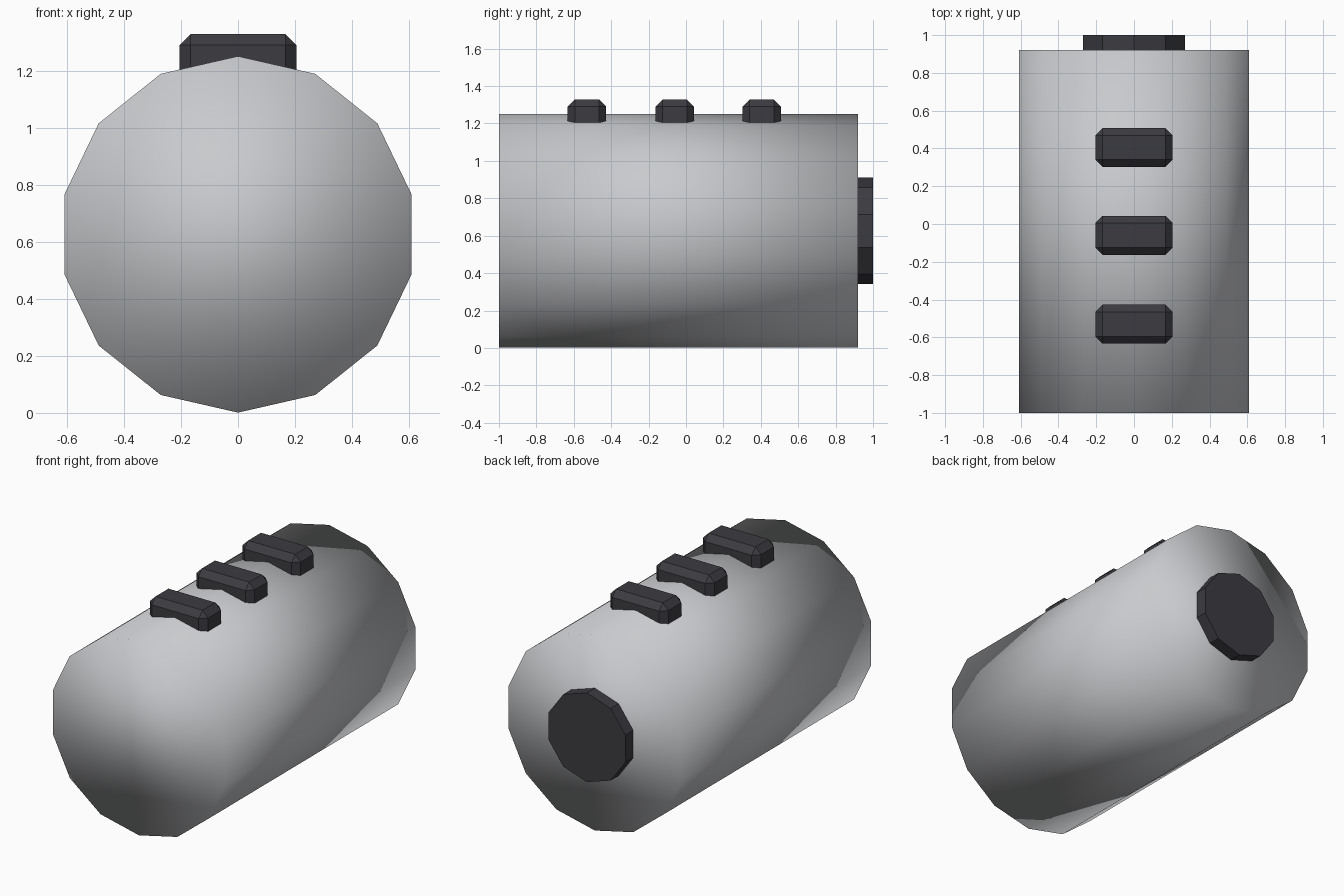
import bpy, bmesh, math
from mathutils import Matrix

if "Cube" in bpy.data.objects:
    bpy.data.objects.remove(bpy.data.objects["Cube"])


def material(name, rgb):
    m = bpy.data.materials.new(name)
    m.diffuse_color = (*rgb, 1)
    m.use_nodes = True
    m.node_tree.nodes["Principled BSDF"].inputs["Base Color"].default_value = m.diffuse_color
    return m


grey = material("light grey", (0.58, 0.59, 0.61))
dark = material("dark charcoal", (0.045, 0.044, 0.052))


def finish(bm, name, mat, smooth=False):
    bmesh.ops.recalc_face_normals(bm, faces=bm.faces)
    for f in bm.faces:
        f.smooth = smooth
    me = bpy.data.meshes.new(name)
    bm.to_mesh(me)
    bm.free()
    me.materials.append(mat)
    ob = bpy.data.objects.new(name, me)
    bpy.context.collection.objects.link(ob)


def drum(name, sides, radius, y0, y1, mat, smooth):
    """Prism along y with one corner pointing straight up."""
    bm = bmesh.new()
    ring = [bm.verts.new((radius * math.sin(a), y0, 0.626 + radius * math.cos(a)))
            for a in (2 * math.pi * i / sides for i in range(sides))]
    face = bm.faces.new(ring)
    out = bmesh.ops.extrude_face_region(bm, geom=[face], use_keep_orig=True)
    bmesh.ops.translate(bm, vec=(0, y1 - y0, 0),
                        verts=[g for g in out["geom"] if isinstance(g, bmesh.types.BMVert)])
    finish(bm, name, mat, smooth)


# Main barrel (softly shaded, ends included) and rear cap
drum("barrel", 14, 0.625, -1.0, 0.92, grey, True)
drum("rear_cap", 10, 0.285, 0.92, 1.0, dark, False)

# Three chamfered buttons along the top
for i, y in enumerate((-0.53, -0.06, 0.405)):
    bm = bmesh.new()
    bmesh.ops.create_cube(bm, size=1, matrix=Matrix.Translation((0, y, 1.225))
                          @ Matrix.Diagonal((0.41, 0.207, 0.207, 1)))
    bmesh.ops.bevel(bm, geom=bm.edges[:], offset=0.039, segments=1,
                    affect='EDGES', profile=0.5)
    finish(bm, f"button_{i + 1}", dark)
